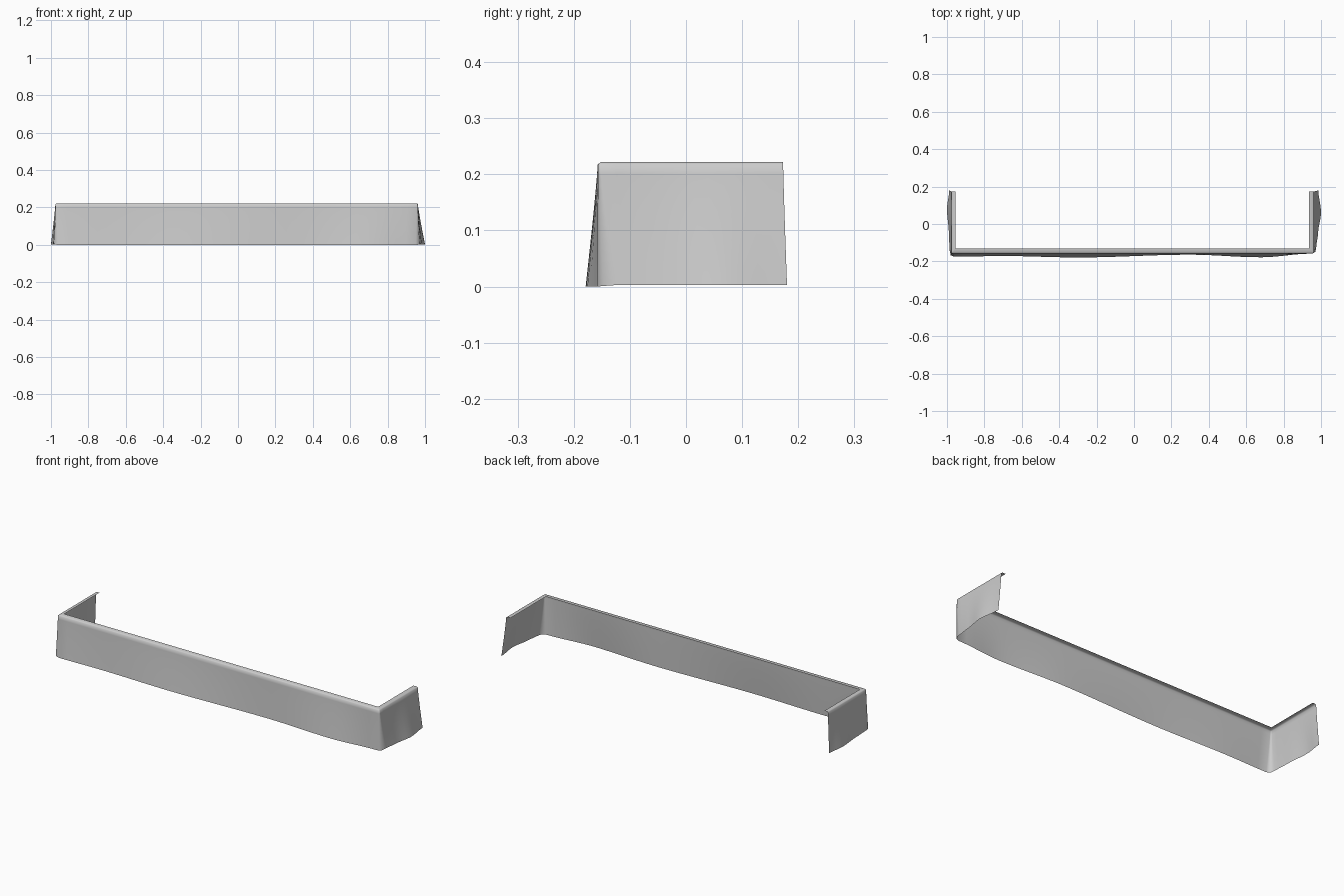
import bpy
import bmesh
from mathutils import Vector

cube = bpy.data.objects.get("Cube")
if cube:
    bpy.data.objects.remove(cube)

TOP = 0.222
ROWS = 10
FRONT_TOP, FRONT_INNER, BACK_TOP, BACK_HEM = -0.157, -0.13, 0.173, 0.18


def wave(points, v):
    """Smooth curve through (position, offset) pairs in rising order."""
    for (a, fa), (b, fb) in zip(points, points[1:]):
        if v <= b:
            t = max(0, (v - a) / (b - a))
            return fa + (fb - fa) * t * t * (3 - 2 * t)
    return points[-1][1]


# Gentle waves of the hem along each panel
front_hem = [(-0.96, -0.175), (-0.7, -0.171), (-0.3, -0.179), (0.3, -0.164),
             (0.68, -0.178), (0.95, -0.158)]
left_hem = [(-0.12, 0.975), (-0.05, 0.984), (0.06, 1.0), (0.18, 0.986)]
right_hem = [(-0.14, 0.986), (-0.05, 0.99), (0.08, 1.0), (0.18, 0.988)]


def side_stations(sign, hem, outer, inner):
    """Stations (inner lip, top edge, hem) from the back to the corner."""
    result = []
    start = hem[0][0]
    for i in range(13):
        s = i / 12
        y_top = BACK_TOP + (FRONT_TOP + 0.004 - BACK_TOP) * s
        y_in = BACK_TOP + (FRONT_INNER - BACK_TOP) * s
        y_hem = BACK_HEM + (start - BACK_HEM) * s
        result.append((Vector((sign * inner, y_in, TOP)),
                       Vector((sign * outer, y_top, TOP)),
                       Vector((sign * wave(hem, y_hem), y_hem, 0.003))))
    return result


def corner_station(sign, outer, inner, hem_x, hem_y):
    return [(Vector((sign * inner, FRONT_INNER, TOP)),
             Vector((sign * (outer - 0.001), FRONT_TOP + 0.001, TOP)),
             Vector((sign * hem_x, hem_y, 0.001)))]


def front_stations():
    result = []
    for i in range(37):
        s = i / 36
        x_hem = -0.96 + 1.91 * s
        result.append((Vector((-0.955 + 1.89 * s, FRONT_INNER, TOP)),
                       Vector((-0.971 + 1.927 * s, FRONT_TOP, TOP)),
                       Vector((x_hem, wave(front_hem, x_hem), 0))))
    return result


stations = (side_stations(-1, right_hem, 0.976, 0.955)
            + corner_station(-1, 0.976, 0.955, 0.98, -0.167)
            + front_stations()
            + corner_station(1, 0.961, 0.935, 0.97, -0.148)
            + list(reversed(side_stations(1, left_hem, 0.961, 0.935))))

# Sheet: flat top lip, small rolled edge, then the flared drop
bm = bmesh.new()
columns = []
for lip, edge, hem in stations:
    drop = hem - edge
    points = [lip, edge.lerp(lip, 0.2)]
    for r in range(ROWS + 1):
        t = max(0.02, r / ROWS)
        flare = t ** 1.15
        points.append(Vector((edge.x + drop.x * flare,
                              edge.y + drop.y * flare,
                              edge.z + drop.z * t)))
    columns.append([bm.verts.new(p) for p in points])
for a, b in zip(columns, columns[1:]):
    for j in range(len(a) - 1):
        bm.faces.new((a[j], a[j + 1], b[j + 1], b[j]))
bmesh.ops.remove_doubles(bm, verts=bm.verts[:], dist=0.0004)

mesh = bpy.data.meshes.new("cloth_valance")
bm.to_mesh(mesh)
bm.free()
valance = bpy.data.objects.new("cloth_valance", mesh)
bpy.context.collection.objects.link(valance)

# Plain grey cloth
grey = bpy.data.materials.new("light_grey_cloth")
grey.use_nodes = True
colour = (0.6, 0.6, 0.6, 1)
grey.diffuse_color = colour
grey.node_tree.nodes["Principled BSDF"].inputs["Base Color"].default_value = colour
mesh.materials.append(grey)

bpy.ops.object.select_all(action="DESELECT")
valance.select_set(True)
bpy.context.view_layer.objects.active = valance
bpy.ops.object.shade_smooth_by_angle(angle=1.1)
